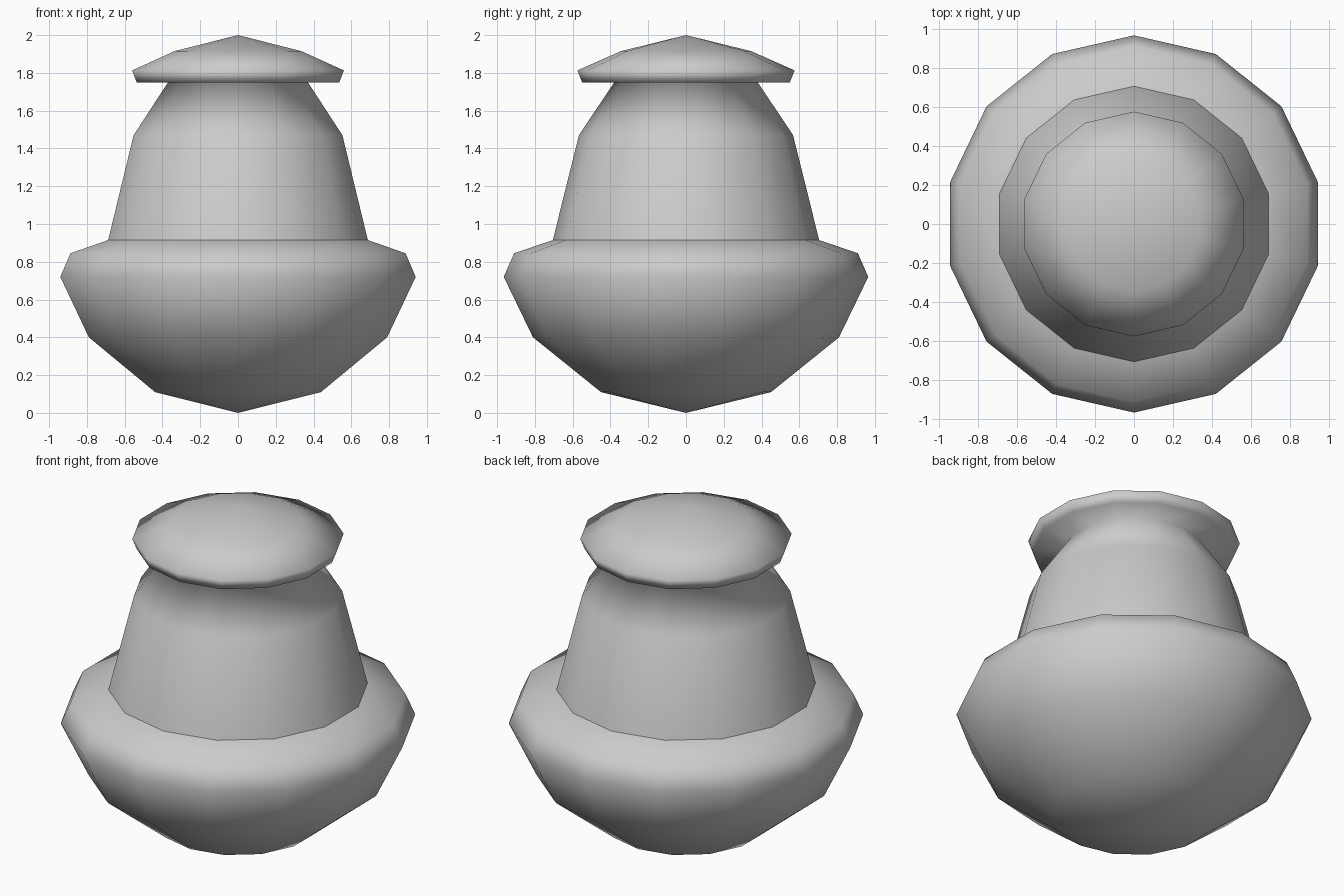
import bpy, bmesh, math

if "Cube" in bpy.data.objects:
    bpy.data.objects.remove(bpy.data.objects["Cube"])

SIDES = 14


def lathe(name, profile):
    """Revolve (radius, height) points, listed bottom to top, with a corner on the y axis."""
    bm = bmesh.new()
    rings = []
    for r, z in profile:
        if r == 0:
            rings.append([bm.verts.new((0, 0, z))] * SIDES)
        else:
            angles = [math.pi / 2 + 2 * math.pi * j / SIDES for j in range(SIDES)]
            rings.append([bm.verts.new((r * math.cos(a), r * math.sin(a), z)) for a in angles])
    for low, high in zip(rings, rings[1:]):
        for j in range(SIDES):
            k = (j + 1) % SIDES
            corners = list(dict.fromkeys((low[j], low[k], high[k], high[j])))
            bm.faces.new(corners).smooth = True
    mesh = bpy.data.meshes.new(name)
    bm.to_mesh(mesh)
    bm.free()
    obj = bpy.data.objects.new(name, mesh)
    bpy.context.collection.objects.link(obj)
    return obj


# Wide rounded bowl at the bottom
lathe("lower_bowl", [(0, 0), (0.45, 0.11), (0.81, 0.40), (0.965, 0.72),
                     (0.91, 0.845), (0.705, 0.915)])

# Tapered neck flowing into the overhanging cap, shaded smooth as one surface
lathe("neck_and_cap", [(0.705, 0.915), (0.567, 1.47), (0.38, 1.75), (0.55, 1.75),
                       (0.575, 1.813), (0.345, 1.915), (0, 2.0)])
